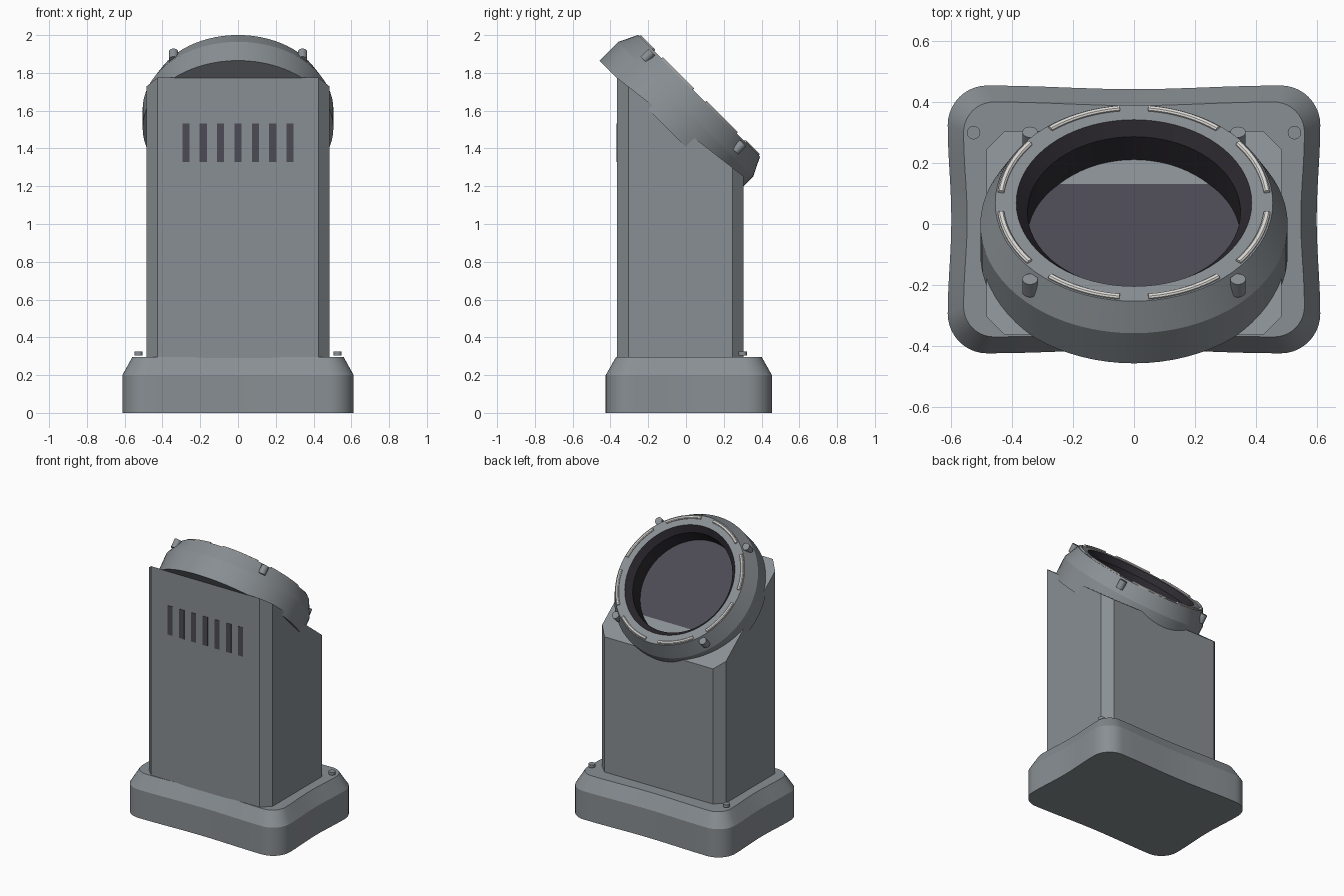
import bpy, bmesh, math
from mathutils import Matrix, Vector

if "Cube" in bpy.data.objects:
    bpy.data.objects.remove(bpy.data.objects["Cube"])


def material(name, r, g, b):
    m = bpy.data.materials.new(name)
    m.use_nodes = True
    m.diffuse_color = (r, g, b, 1)
    m.node_tree.nodes["Principled BSDF"].inputs["Base Color"].default_value = (r, g, b, 1)
    return m


GREY = material("painted grey", 0.25, 0.275, 0.295)
GLASS = material("dark glass", 0.073, 0.071, 0.09)
BLACK = material("black trim", 0.026, 0.023, 0.03)
WHITE = material("light strip white", 0.72, 0.70, 0.67)

# Tilted frame of the round head: local z is the axis, local y runs down the slope
HEAD = Matrix.Translation((0, 0.069, 1.678)) @ Matrix.Rotation(math.radians(-45), 4, "X")


def finish(name, bm, mats, matrix=None, smooth=False):
    bmesh.ops.remove_doubles(bm, verts=bm.verts, dist=1e-5)
    bmesh.ops.recalc_face_normals(bm, faces=bm.faces)
    mesh = bpy.data.meshes.new(name)
    bm.to_mesh(mesh)
    bm.free()
    for m in mats:
        mesh.materials.append(m)
    ob = bpy.data.objects.new(name, mesh)
    bpy.context.collection.objects.link(ob)
    if matrix:
        ob.matrix_world = matrix
    if smooth:
        bpy.ops.object.select_all(action="DESELECT")
        ob.select_set(True)
        bpy.context.view_layer.objects.active = ob
        bpy.ops.object.shade_smooth_by_angle(angle=math.radians(25))
    return ob


def loft(bm, rings):
    """Join closed rings of points and cap both ends."""
    loops = [[bm.verts.new(p) for p in ring] for ring in rings]
    for a, b in zip(loops, loops[1:]):
        for i in range(len(a)):
            j = (i + 1) % len(a)
            bm.faces.new((a[i], a[j], b[j], b[i]))
    bm.faces.new(loops[0][::-1])
    bm.faces.new(loops[-1])


def cylinder(name, radius, depth, matrix, mat, sides=20):
    bm = bmesh.new()
    bmesh.ops.create_cone(bm, cap_ends=True, segments=sides, radius1=radius,
                          radius2=radius, depth=depth)
    finish(name, bm, [mat], matrix, smooth=True)


# Base: rounded block with gently hollowed sides and a sloped shoulder
def base_outline(hx, hy, r, z, pull=0.012):
    pts = []
    for k, (sx, sy) in enumerate([(1, 1), (-1, 1), (-1, -1), (1, -1)]):
        for i in range(11):
            a = math.pi / 2 * (k + i / 10)
            pts.append(Vector((sx * (hx - r) + r * math.cos(a),
                               sy * (hy - r) + r * math.sin(a), z)))
        nx, ny = [(-1, 1), (-1, -1), (1, -1), (1, 1)][k]
        along_x = k % 2 == 0
        start = pts[-1].copy()
        end = start.copy()
        if along_x:
            end.x = nx * (hx - r)
        else:
            end.y = ny * (hy - r)
        for i in range(1, 10):
            p = start.lerp(end, i / 10)
            dent = pull * math.sin(math.pi * i / 10) ** 2
            if along_x:
                p.y -= math.copysign(dent, p.y)
            else:
                p.x -= math.copysign(dent, p.x)
            pts.append(p)
    return [(p.x, p.y + 0.015, p.z) for p in pts]


bm = bmesh.new()
loft(bm, [base_outline(0.612, 0.44, 0.13, 0), base_outline(0.612, 0.44, 0.13, 0.2),
          base_outline(0.56, 0.386, 0.1, 0.295)])
finish("base", bm, [GREY], smooth=True)

for side in (-1, 1):
    cylinder("base_pin", 0.022, 0.02, Matrix.Translation((side * 0.527, 0.3, 0.315)), GREY)

# Column: chamfered box whose top is cut on a slope
X, FRONT, BACK, C = 0.485, -0.365, 0.305, 0.06
plan = [(X, FRONT + C), (X, BACK - C), (X - C, BACK), (C - X, BACK),
        (-X, BACK - C), (-X, FRONT + C), (C - X, FRONT), (X - C, FRONT)]
bm = bmesh.new()
loft(bm, [[(x, y, 0.29) for x, y in plan],
          [(x, y, 1.775 - 0.78 * (y - FRONT)) for x, y in plan]])
finish("column", bm, [GREY])

# Vent slots on the front
for i in range(-3, 4):
    bm = bmesh.new()
    bmesh.ops.create_cube(bm, size=1, matrix=Matrix.Translation((i * 0.092, FRONT, 1.43))
                          @ Matrix.Diagonal((0.038, 0.006, 0.205, 1)))
    finish("vent_slot", bm, [GLASS])

# Round head: turned housing with a recessed glass
profile = [(0, -0.24), (0.505, -0.24), (0.505, -0.1), (0.456, 0), (0.387, 0),
           (0.35, -0.042), (0.35, -0.161), (0, -0.161)]
bm = bmesh.new()
verts = [bm.verts.new((r, 0, z)) for r, z in profile]
edges = [bm.edges.new(pair) for pair in zip(verts, verts[1:])]
bmesh.ops.spin(bm, geom=verts + edges, cent=(0, 0, 0), axis=(0, 0, 1),
               angle=math.tau, steps=72, use_merge=True)
bmesh.ops.remove_doubles(bm, verts=bm.verts, dist=1e-5)
for f in bm.faces:
    c = f.calc_center_median()
    r = c.xy.length
    if r < 0.352 and c.z > -0.2:
        f.material_index = 1 if abs(c.z + 0.161) < 0.001 else 2
    elif r < 0.386 and c.z > -0.1:
        f.material_index = 2
finish("head_housing", bm, [GREY, GLASS, BLACK], HEAD, smooth=True)

# Eight light strips around the rim
for k in range(8):
    bm = bmesh.new()
    rings = []
    for i in range(13):
        a = math.radians(22.5 + 45 * k - 16.3 + 32.6 * i / 12)
        rings.append([(r * math.cos(a), r * math.sin(a), z) for r, z in
                      ((0.429, -0.005), (0.45, -0.005), (0.45, 0.005), (0.445, 0.01),
                       (0.434, 0.01), (0.429, 0.005))])
    loft(bm, rings)
    finish("light_strip", bm, [WHITE], HEAD)

# Four bolts on the bevel
for k in range(4):
    a = math.radians(45 + 90 * k)
    spot = Matrix.Translation((0.483 * math.cos(a), 0.483 * math.sin(a), -0.042))
    cylinder("head_bolt", 0.025, 0.06, HEAD @ spot, GREY)
